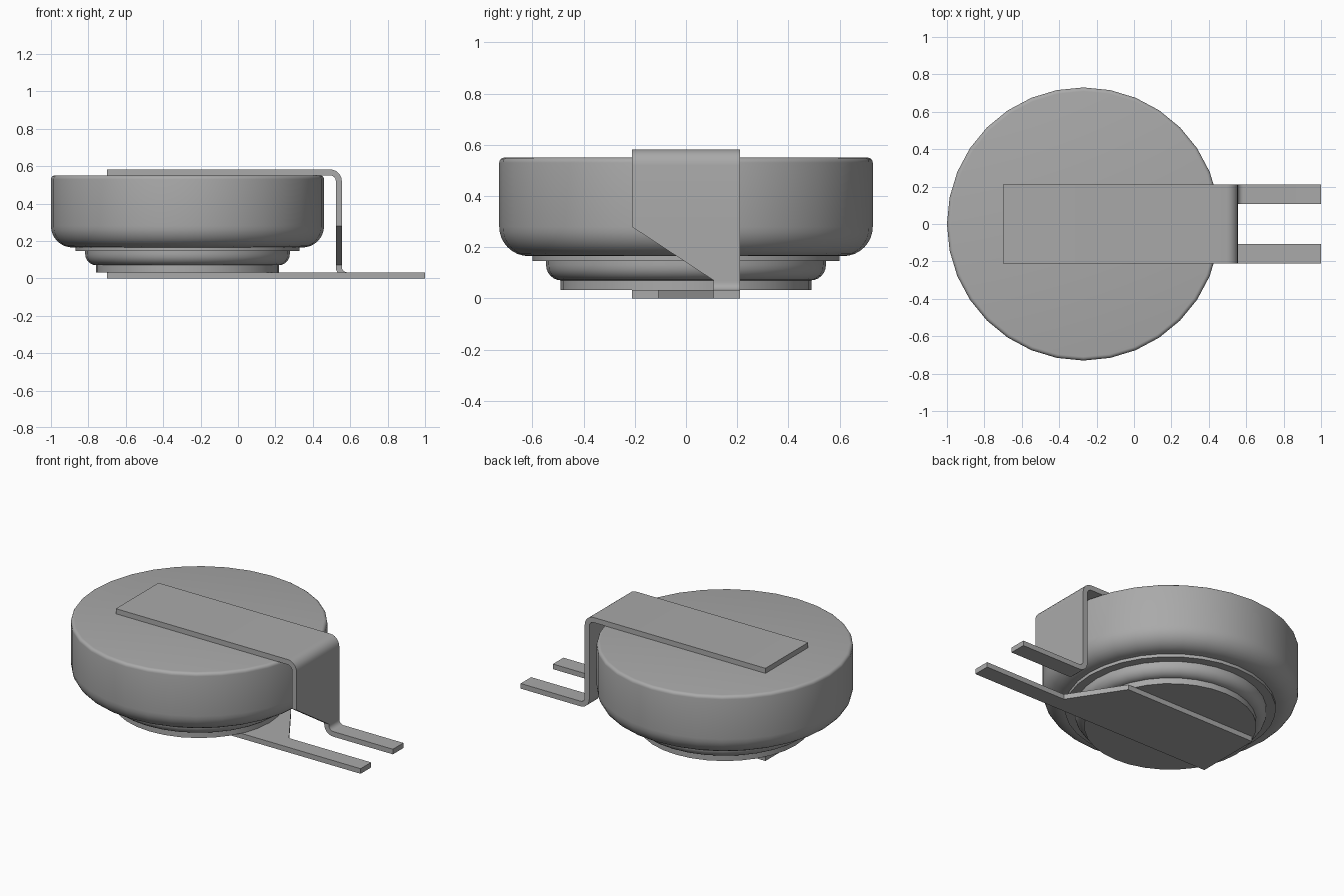
import bpy, bmesh, math

cube = bpy.data.objects.get("Cube")
if cube:
    bpy.data.objects.remove(cube, do_unlink=True)

metal = bpy.data.materials.new("grey_metal")
GREY = (0.4, 0.4, 0.4, 1.0)
metal.diffuse_color = GREY
metal.use_nodes = True
metal.node_tree.nodes["Principled BSDF"].inputs["Base Color"].default_value = GREY

CELL_X = -0.27   # axis of the round cell
T = 0.032        # sheet thickness of the tabs
W = 0.212        # half width of the tabs
GAP = 0.108      # half gap between the two legs
TOP = 0.582      # overall height


def finish(name, bm):
    """Turn a bmesh into a smooth-by-angle object."""
    bmesh.ops.recalc_face_normals(bm, faces=bm.faces)
    mesh = bpy.data.meshes.new(name)
    bm.to_mesh(mesh)
    bm.free()
    mesh.materials.append(metal)
    obj = bpy.data.objects.new(name, mesh)
    bpy.context.collection.objects.link(obj)
    bpy.ops.object.select_all(action='DESELECT')
    obj.select_set(True)
    bpy.context.view_layer.objects.active = obj
    bpy.ops.object.shade_smooth_by_angle(angle=math.radians(32))
    return obj


def arc(cx, cz, r, start, end, steps):
    """Points on a circular arc, angles in degrees."""
    angles = [math.radians(start + (end - start) * i / steps) for i in range(steps + 1)]
    return [(cx + r * math.cos(a), cz + r * math.sin(a)) for a in angles]


def lathe(name, profile, sides=32):
    """Closed solid of revolution from (radius, z) points."""
    bm = bmesh.new()
    rings = []
    for r, z in profile:
        rings.append([bm.verts.new((CELL_X + r * math.cos(2 * math.pi * i / sides),
                                    r * math.sin(2 * math.pi * i / sides), z))
                      for i in range(sides)])
    for a, b in zip(rings, rings[1:]):
        for i in range(sides):
            j = (i + 1) % sides
            bm.faces.new((a[i], a[j], b[j], b[i]))
    bm.faces.new(rings[0])
    bm.faces.new(rings[-1])
    return finish(name, bm)


def loft(name, stations):
    """Sheet strip from stations (upper xz, lower xz, y min, y max)."""
    bm = bmesh.new()
    loops = []
    for (ux, uz), (lx, lz), y0, y1 in stations:
        loops.append([bm.verts.new(p) for p in
                      ((ux, y0, uz), (ux, y1, uz), (lx, y1, lz), (lx, y0, lz))])
    for a, b in zip(loops, loops[1:]):
        for i in range(4):
            j = (i + 1) % 4
            bm.faces.new((a[i], a[j], b[j], b[i]))
    bm.faces.new(loops[0])
    bm.faces.new(loops[-1])
    return finish(name, bm)


# Round cell: can, gasket ring, stepped cap and contact disc
lathe("cell_can", arc(0.615, 0.28, 0.115, -90, 0, 8) + arc(0.71, 0.53, 0.02, 0, 90, 4))
lathe("gasket_ring", [(0.6, 0.145), (0.6, 0.165)])
lathe("cell_cap", arc(0.487, 0.13, 0.06, -90, 0, 6) + [(0.547, 0.145)])
lathe("contact_disc", [(0.49, T), (0.49, 0.07)])

# Lower tab: wide plate that tapers to one straight leg
lower = []
for x, y1 in ((-0.7, W), (0.22, W), (0.43, -GAP), (1.0, -GAP)):
    lower.append(((x, T), (x, 0.0), -W, y1))
loft("lower_tab", lower)

# Upper tab: over the can, down the side, tapering to the other leg
R_IN, R_OUT = 0.03, 0.03 + T
X_OUT = 0.555                     # outer face of the upright
xb, zb = X_OUT - R_OUT, TOP - R_OUT
upper = [((-0.7, TOP), (-0.7, TOP - T), -W, W)]
for u, l in zip(arc(xb, zb, R_OUT, 90, 0, 6), arc(xb, zb, R_IN, 90, 0, 6)):
    upper.append((u, l, -W, W))
for z, y0 in ((0.28, -W), (0.07, GAP)):
    upper.append(((X_OUT, z), (X_OUT - T, z), y0, W))
xf, zf = X_OUT + R_IN, T + R_IN
for u, l in zip(arc(xf, zf, R_IN, 180, 270, 6), arc(xf, zf, R_OUT, 180, 270, 6)):
    upper.append((u, l, GAP, W))
upper.append(((1.0, T), (1.0, 0.0), GAP, W))
loft("upper_tab", upper)
